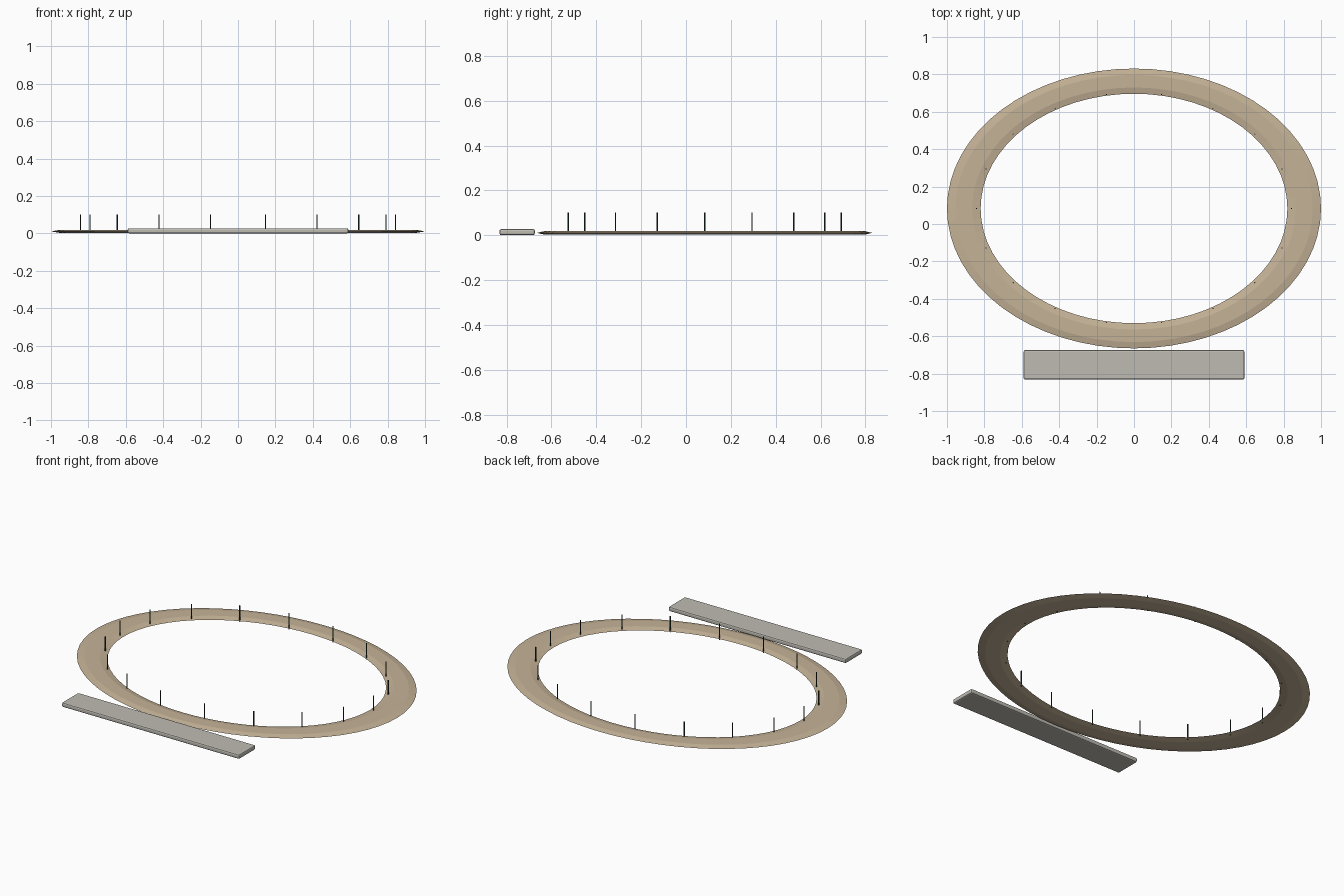
import bpy, math

if "Cube" in bpy.data.objects:
    bpy.data.objects.remove(bpy.data.objects["Cube"])

CY = 0.083          # centre of the oval in y
OVAL = 0.748        # y squash of the oval


def material(name, rgb):
    m = bpy.data.materials.new(name)
    m.diffuse_color = (*rgb, 1)
    m.use_nodes = True
    m.node_tree.nodes["Principled BSDF"].inputs["Base Color"].default_value = m.diffuse_color
    return m


sand = material("sand", (0.56, 0.45, 0.31))
concrete = material("concrete", (0.52, 0.50, 0.45))
dark_green = material("dark green", (0.02, 0.045, 0.035))


def finish(name, mat):
    ob = bpy.context.object
    ob.name = ob.data.name = name
    ob.data.materials.append(mat)
    return ob


# flattened oval track
bpy.ops.mesh.primitive_torus_add(major_segments=64, minor_segments=6,
                                 major_radius=0.91, minor_radius=0.09,
                                 location=(0, CY, 0.0105))
track = finish("oval_track", sand)
track.scale = (1, OVAL, 0.1)

# long bevelled slab in front of the track
bpy.ops.mesh.primitive_cube_add(size=1, location=(0, -0.753, 0.0135))
slab = finish("front_slab", concrete)
slab.scale = (1.18, 0.158, 0.027)
bpy.ops.object.transform_apply(location=False, rotation=False, scale=True)
bevel = slab.modifiers.new("edge_bevel", 'BEVEL')
bevel.width = 0.008
bevel.segments = 2

# thin posts along the inner edge
COUNT, BOTTOM, TOP = 18, 0.004, 0.101
for i in range(COUNT):
    a = 2 * math.pi * i / COUNT
    bpy.ops.mesh.primitive_cylinder_add(
        vertices=8, radius=0.003, depth=TOP - BOTTOM,
        location=(0.843 * math.cos(a), CY + 0.618 * math.sin(a), (TOP + BOTTOM) / 2))
    finish(f"post_{i + 1}", dark_green)
    bpy.ops.object.shade_smooth_by_angle(angle=math.radians(50))
